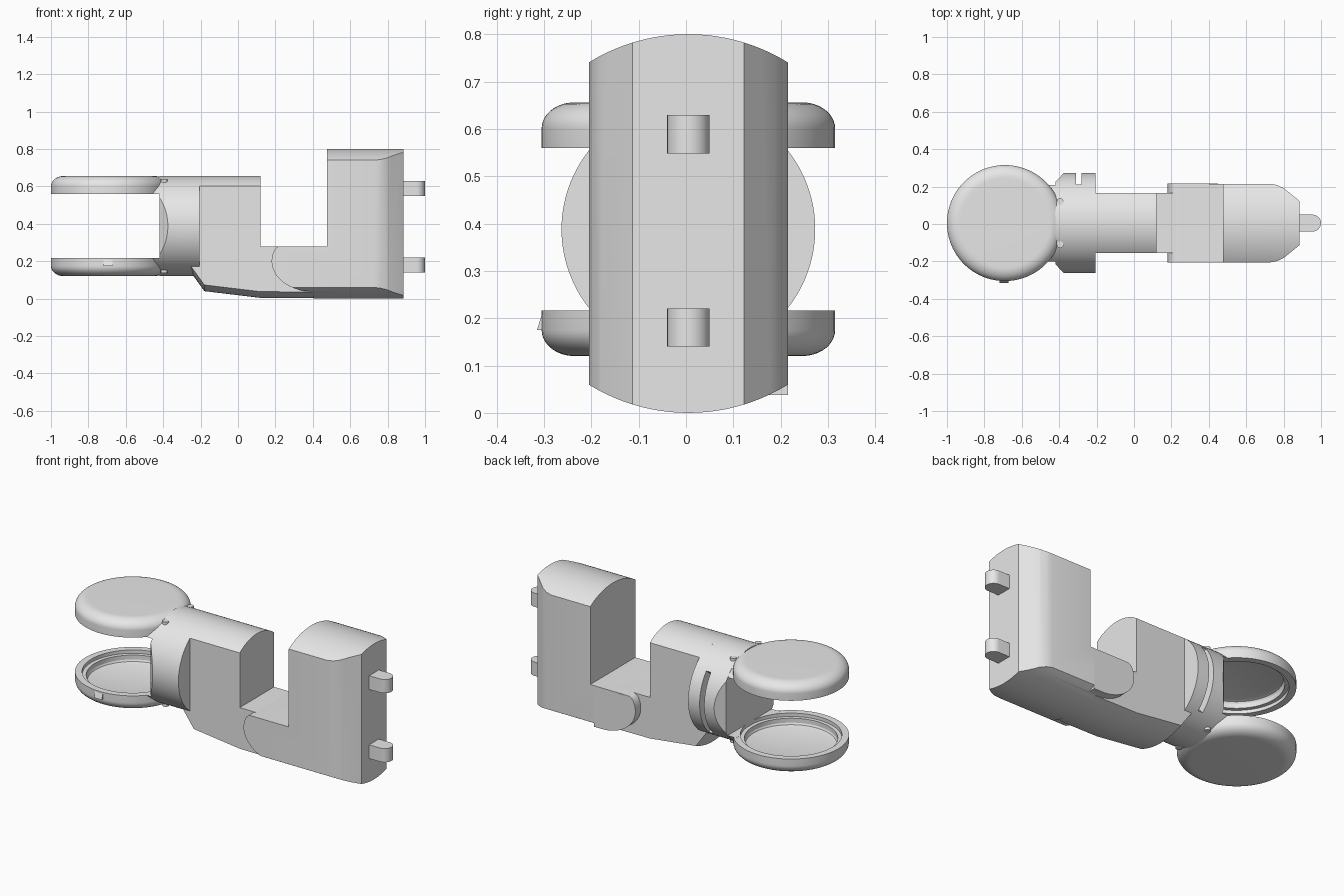
import bpy, bmesh, math
from mathutils import Vector

if "Cube" in bpy.data.objects:
    bpy.data.objects.remove(bpy.data.objects["Cube"])

YC = 0.005          # centre line of the body
ZC = 0.388          # axis height of the barrel
R = 0.268           # barrel radius
DX = -0.69          # disc centre

grey = bpy.data.materials.new("plain grey")
grey.diffuse_color = (0.8, 0.8, 0.8, 1)
grey.use_nodes = True
grey.node_tree.nodes["Principled BSDF"].inputs["Base Color"].default_value = grey.diffuse_color


def finish(name, bm):
    bmesh.ops.remove_doubles(bm, verts=bm.verts, dist=1e-5)
    bmesh.ops.recalc_face_normals(bm, faces=bm.faces)
    me = bpy.data.meshes.new(name)
    bm.to_mesh(me)
    bm.free()
    ob = bpy.data.objects.new(name, me)
    bpy.context.collection.objects.link(ob)
    me.materials.append(grey)
    smooth(me)
    return ob


def smooth(me):
    me.shade_smooth()
    me.set_sharp_from_angle(angle=math.radians(25))


def prism(name, pts, axis, lo, hi):
    """Extrude a 2D outline along x (yz), y (xz) or z (xy)."""
    def place(p, t):
        return {"x": (t, p[0], p[1]), "y": (p[0], t, p[1]), "z": (p[0], p[1], t)}[axis]
    bm = bmesh.new()
    a = [bm.verts.new(place(p, lo)) for p in pts]
    b = [bm.verts.new(place(p, hi)) for p in pts]
    n = len(pts)
    bm.faces.new(a)
    bm.faces.new(b[::-1])
    for i in range(n):
        bm.faces.new((a[i], a[(i + 1) % n], b[(i + 1) % n], b[i]))
    return finish(name, bm)


def arc(cx, cy, rx, ry, a0, a1, n):
    return [(cx + rx * math.cos(math.radians(a0 + (a1 - a0) * i / n)),
             cy + ry * math.sin(math.radians(a0 + (a1 - a0) * i / n))) for i in range(n + 1)]


def circle(cx, cy, r, n=128):
    return arc(cx, cy, r, r, 0, 360, n)[:-1]


def combine(ob, tool, op):
    """Apply a boolean and remove its helper."""
    m = ob.modifiers.new("cut", 'BOOLEAN')
    m.object, m.operation, m.solver = tool, op, 'EXACT'
    bpy.context.view_layer.update()
    dg = bpy.context.evaluated_depsgraph_get()
    me = bpy.data.meshes.new_from_object(ob.evaluated_get(dg))
    ob.modifiers.clear()
    ob.data = me
    smooth(me)
    bpy.data.objects.remove(tool)


# wide L-shaped body: side outline, rounded top and bottom, tapered end
hinge_end = arc(0.225, 0.2, 0.045, 0.08, 90, 180, 8) + arc(0.40, 0.2, 0.22, 0.162, 180, 270, 20)[1:]
body = prism("wide_body", [(0.475, 0.28)] + hinge_end +
             [(0.41, -0.1), (0.885, -0.1), (0.885, 0.9), (0.475, 0.9)], "y", YC - 0.21, YC + 0.21)
combine(body, prism("round_tool", circle(YC, 0.4, 0.4), "x", 0, 1.2), 'INTERSECT')
taper = [(0.73, 0.21), (0.765, 0.203), (0.80, 0.187), (0.885, 0.118)]
taper_plan = [(0.1, 0.3), (0.73, 0.3)] + taper
taper_plan += [(x, -y) for x, y in reversed(taper_plan)]
combine(body, prism("taper_tool", [(x, y + YC) for x, y in taper_plan], "z", -0.5, 1.5), 'INTERSECT')

# square-bottomed hinge plate on the back
prism("hinge_plate", [(0.45, 0.27)] + [(x, min(z, 0.279)) for x, z in hinge_end] + [(0.45, 0.038)],
      "y", 0.16, YC + 0.2105)

# pegs on the end
for name, z in (("lower_peg", 0.14), ("upper_peg", 0.548)):
    prism(name, [(0.86, YC - 0.045)] + arc(0.955, YC, 0.045, 0.045, -90, 90, 16) + [(0.86, YC + 0.045)],
          "z", z, z + 0.081)

# narrow keel with curved underside, lofted through four stations
bm = bmesh.new()
rings = []
for x, zb in ((-0.27, 0.165), (-0.18, 0.04), (0.12, 0.004), (0.45, 0.002)):
    pts = [(0.16 * t / 8, zb + 0.4 - math.sqrt(0.16 - (0.16 * t / 8) ** 2)) for t in range(-8, 9)]
    pts += [(0.16, 0.28), (-0.16, 0.28)]
    rings.append([bm.verts.new((x, y + YC, z)) for y, z in pts])
for a, b in zip(rings, rings[1:]):
    for i in range(len(a)):
        j = (i + 1) % len(a)
        bm.faces.new((a[i], a[j], b[j], b[i]))
bm.faces.new(rings[0])
bm.faces.new(rings[-1][::-1])
finish("keel", bm)

# flat-sided block with rounded top
half = math.degrees(math.acos(0.16 / R))
prism("middle_block", [(YC + 0.16, 0.25)] + arc(YC, ZC, R, R, half, 180 - half, 32) + [(YC - 0.16, 0.25)],
      "x", -0.22, 0.12)

# barrel with chamfered end and a slot in the back
barrel = prism("barrel", circle(YC, ZC, R), "x", -0.42, -0.205)
plan = [(-0.1, 0.4), (-0.25, 0.4), (-0.425, 0.215)]
plan += [(x, -y) for x, y in reversed(plan)]
combine(barrel, prism("chamfer_tool", [(x, y + YC) for x, y in plan], "z", -0.2, 1), 'INTERSECT')
slot = arc(YC, ZC, 0.205, 0.205, -48, 40, 24) + arc(YC, ZC, 0.32, 0.32, 40, -48, 24)
combine(barrel, prism("slot_tool", slot, "x", -0.31, -0.28), 'DIFFERENCE')

# two hollow dishes facing each other, with necks and screws
dish = [(0, 0), (0.235, 0)] + arc(0.24, 0.055, 0.07, 0.055, -85, 0, 10)
dish += [(0.31, 0.096), (0.272, 0.096), (0.272, 0.076), (0.25, 0.076), (0.25, 0.05),
         (0.245, 0.04), (0.23, 0.035), (0, 0.035)]
for name, s, z0 in (("lower", 1, 0.12), ("upper", -1, 0.656)):
    bm = bmesh.new()
    vs = [bm.verts.new((DX + r, YC, z0 + s * z)) for r, z in dish]
    es = [bm.edges.new(e) for e in zip(vs, vs[1:])]
    bmesh.ops.spin(bm, geom=vs + es, cent=(DX, YC, 0), axis=(0, 0, 1),
                   angle=2 * math.pi, steps=96, use_merge=True)
    finish(name + "_dish", bm)

    rim = 0.172
    a = math.degrees(math.asin(rim / R))
    cap = [(y, ZC - s * (z - ZC)) for y, z in arc(YC, ZC, R - 0.001, R - 0.001, a, 180 - a, 32)]
    neck = prism(name + "_neck", cap, "x", -0.475, -0.41)
    combine(neck, prism("dish_tool", circle(DX, YC, 0.272), "z", -0.2, 1), 'DIFFERENCE')

    for side in (-1, 1):
        y = side * 0.115
        z = ZC - s * math.sqrt(R * R - y * y)
        prism(name + "_screw", circle(-0.395, YC + y, 0.018, 20), "z", z - 0.008, z + 0.008)

# small thumb tab on the lower dish rim
prism("thumb_tab", [(-0.29, 0.175), (-0.315, 0.175), (-0.303, 0.212), (-0.29, 0.212)], "x", -0.72, -0.67)
